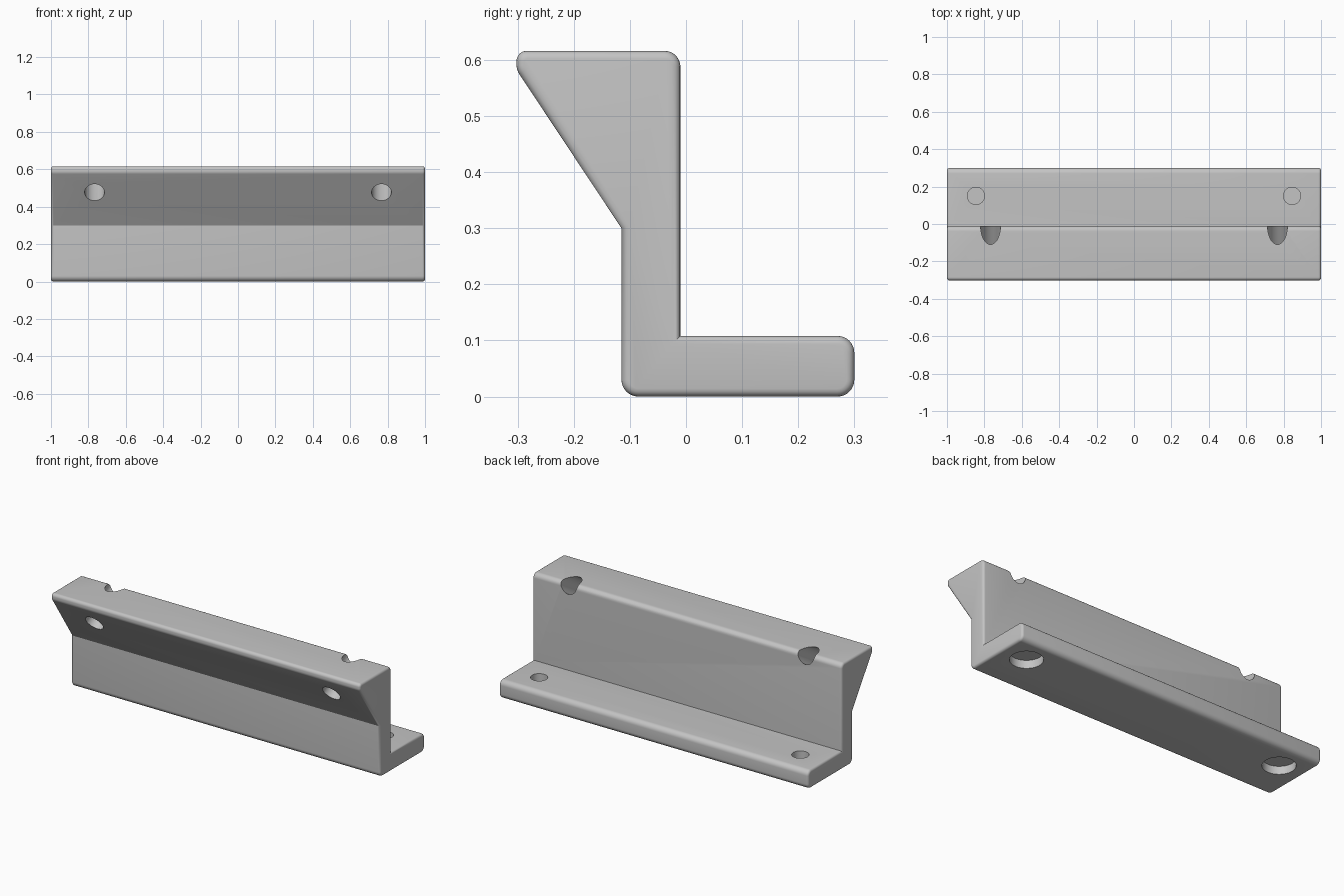
import bpy, bmesh, math
from mathutils import Vector, Matrix

cube = bpy.data.objects.get("Cube")
if cube:
    bpy.data.objects.remove(cube, do_unlink=True)

grey = bpy.data.materials.new("plain grey")
grey.use_nodes = True
grey.diffuse_color = (0.55, 0.55, 0.55, 1)
grey.node_tree.nodes["Principled BSDF"].inputs["Base Color"].default_value = (0.55, 0.55, 0.55, 1)


def fillet(corner, before, after, radius, steps=8):
    """Points of an arc that rounds one corner of a profile."""
    if radius == 0:
        return [corner]
    a, b = (before - corner).normalized(), (after - corner).normalized()
    half = a.angle(b) / 2
    centre = corner + (a + b).normalized() * radius / math.sin(half)
    start = corner + a * radius / math.tan(half) - centre
    end = corner + b * radius / math.tan(half) - centre
    sweep = math.pi - 2 * half
    return [centre + (start * math.sin((1 - t) * sweep) + end * math.sin(t * sweep)) / math.sin(sweep)
            for t in (i / steps for i in range(steps + 1))]


def make_object(name, bm):
    bmesh.ops.recalc_face_normals(bm, faces=bm.faces)
    mesh = bpy.data.meshes.new(name)
    bm.to_mesh(mesh)
    bm.free()
    mesh.materials.append(grey)
    obj = bpy.data.objects.new(name, mesh)
    bpy.context.collection.objects.link(obj)
    return obj


def cutter(start, direction, length, radius):
    """Cylinder that begins at start and runs along direction."""
    bm = bmesh.new()
    direction = Vector(direction).normalized()
    turn = direction.to_track_quat('Z', 'Y').to_matrix().to_4x4()
    place = Matrix.Translation(Vector(start) + direction * length / 2) @ turn
    bmesh.ops.create_cone(bm, cap_ends=True, segments=48, radius1=radius,
                          radius2=radius, depth=length, matrix=place)
    obj = make_object("hole_cutter", bm)
    obj.hide_render = True
    return obj


# Bracket side profile: y, z, corner radius
profile = [(-0.115, 0, 0.03), (0.30, 0, 0.03), (0.30, 0.108, 0.03), (-0.01, 0.108, 0),
           (-0.01, 0.616, 0.028), (-0.302, 0.616, 0.018), (-0.302, 0.582, 0.03),
           (-0.115, 0.30, 0)]
corners = [Vector((0, y, z)) for y, z, r in profile]
outline = []
for i, (y, z, r) in enumerate(profile):
    outline += fillet(corners[i], corners[i - 1], corners[(i + 1) % len(corners)], r)

# Extrude along x and soften the two ends
bm = bmesh.new()
cap = bm.faces.new([bm.verts.new(p + Vector((-1, 0, 0))) for p in outline])
moved = bmesh.ops.extrude_face_region(bm, geom=[cap], use_keep_orig=True)["geom"]
bmesh.ops.translate(bm, vec=(2, 0, 0), verts=[g for g in moved if isinstance(g, bmesh.types.BMVert)])
bmesh.ops.recalc_face_normals(bm, faces=bm.faces)
rims = [e for e in bm.edges if abs(e.verts[0].co.x - e.verts[1].co.x) < 0.01]
bmesh.ops.bevel(bm, geom=rims, offset=0.014, offset_type='OFFSET', segments=4,
                profile=0.5, affect='EDGES', clamp_overlap=True)
bracket = make_object("mounting_bracket", bm)

# Slanted screw holes, and foot holes closed by a thin web above a counterbore
cutters = []
tilt = math.radians(32)
slant = Vector((0, math.cos(tilt), math.sin(tilt)))
for side in (-1, 1):
    cutters.append(cutter(Vector((side * 0.767, -0.23, 0.478)) - slant * 0.2, slant, 0.7, 0.053))
    cutters.append(cutter((side * 0.845, 0.15, 0.055), (0, 0, 1), 0.1, 0.046))
    cutters.append(cutter((side * 0.845, 0.15, -0.05), (0, 0, 1), 0.097, 0.088))

bpy.context.view_layer.objects.active = bracket
for tool in cutters:
    mod = bracket.modifiers.new("hole", 'BOOLEAN')
    mod.operation, mod.solver, mod.object = 'DIFFERENCE', 'EXACT', tool
    bpy.ops.object.modifier_apply(modifier=mod.name)
    bpy.data.objects.remove(tool, do_unlink=True)

bpy.ops.object.select_all(action='DESELECT')
bracket.select_set(True)
bpy.ops.object.shade_smooth_by_angle(angle=math.radians(30))
